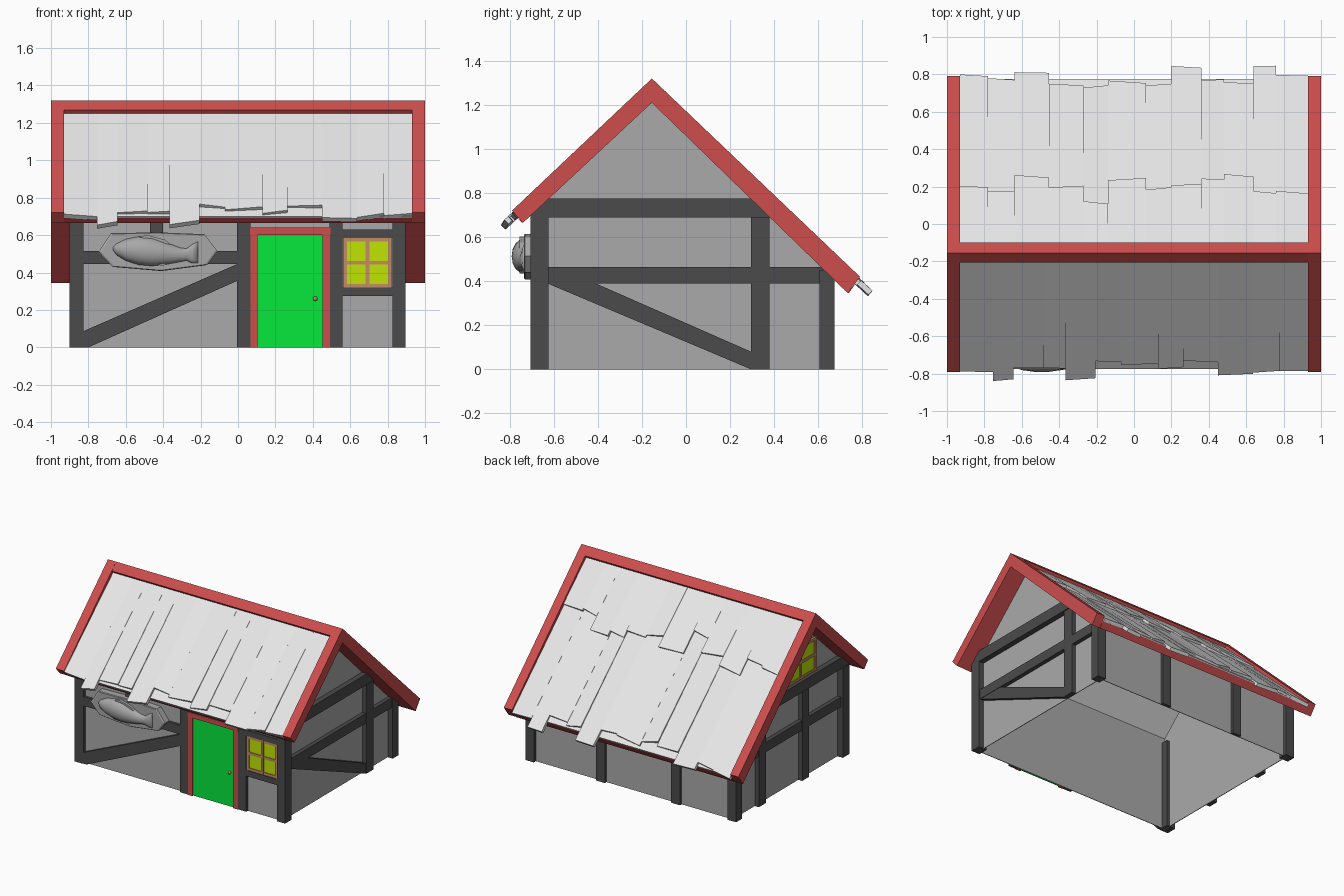
import bpy, bmesh, random
from math import sin, cos, pi

random.seed(11)
cube = bpy.data.objects.get("Cube")
if cube:
    bpy.data.objects.remove(cube, do_unlink=True)


def material(name, r, g, b):
    m = bpy.data.materials.new(name)
    m.use_nodes = True
    m.diffuse_color = (r, g, b, 1)
    m.node_tree.nodes["Principled BSDF"].inputs["Base Color"].default_value = (r, g, b, 1)
    return m


RED = material("red_trim", 0.61, 0.075, 0.075)
SHINGLE = material("pale_shingle", 0.8, 0.8, 0.8)
WALL = material("grey_plaster", 0.4, 0.4, 0.4)
BEAM = material("dark_timber", 0.07, 0.07, 0.07)
GREEN = material("green_door_paint", 0.002, 0.8, 0.045)
GLASS = material("yellow_glass", 0.53, 0.78, 0.001)
TAN = material("tan_wood", 0.55, 0.27, 0.13)
CARVED = material("carved_grey", 0.39, 0.39, 0.39)


def loft(name, rings, mat, smooth=False):
    """Skin a list of equal-length point rings and cap both ends."""
    bm = bmesh.new()
    vs = [[bm.verts.new(p) for p in ring] for ring in rings]
    n = len(vs[0])
    for a, b in zip(vs, vs[1:]):
        for i in range(n):
            bm.faces.new((a[i], a[(i + 1) % n], b[(i + 1) % n], b[i]))
    bm.faces.new(vs[0])
    bm.faces.new(vs[-1])
    bmesh.ops.recalc_face_normals(bm, faces=bm.faces)
    me = bpy.data.meshes.new(name)
    bm.to_mesh(me)
    bm.free()
    for p in me.polygons:
        p.use_smooth = smooth
    me.materials.append(mat)
    bpy.context.collection.objects.link(bpy.data.objects.new(name, me))


def along_x(name, yz, x0, x1, mat):
    loft(name, [[(x, y, z) for y, z in yz] for x in (x0, x1)], mat)


def along_y(name, xz, y0, y1, mat):
    loft(name, [[(x, y, z) for x, z in xz] for y in (y0, y1)], mat)


def rect(a0, a1, z0, z1):
    return [(a0, z0), (a1, z0), (a1, z1), (a0, z1)]


RIDGE_Y, RIDGE_Z = -0.155, 1.32
FRONT, BACK, SIDE = -0.68, 0.65, 0.853


def roof_z(y, drop=0.0):
    return RIDGE_Z - drop - abs(y - RIDGE_Y) * (0.952 if y > RIDGE_Y else 0.945)


# Plaster shell, open underneath
gable = [(FRONT, 0), (FRONT, roof_z(FRONT, 0.08)), (RIDGE_Y, RIDGE_Z - 0.08),
         (BACK, roof_z(BACK, 0.08)), (BACK, 0)]
for label, s in (("left", 1), ("right", -1)):
    along_x(label + "_gable_wall", gable, s * SIDE, s * (SIDE - 0.005), WALL)
along_y("front_wall", rect(-SIDE, SIDE, 0, roof_z(FRONT, 0.08)), FRONT, FRONT + 0.005, WALL)
along_y("back_wall", rect(-SIDE, SIDE, 0, roof_z(BACK, 0.08)), BACK - 0.005, BACK, WALL)

# Corner posts
for x0, x1, label in ((-0.90, -0.825, "right"), (0.825, 0.895, "left")):
    along_y("front_corner_post_" + label, rect(x0, x1, 0, 0.69), -0.705, -0.625, BEAM)
    along_y("back_corner_post_" + label, rect(x0, x1, 0, 0.45), 0.605, 0.675, BEAM)

# Front timbers
front_timbers = {
    "front_rail": rect(-0.83, 0.0, 0.445, 0.515),
    "front_short_post": rect(-0.47, -0.40, 0.51, 0.7),
    "door_post_right": rect(-0.005, 0.068, 0, 0.7),
    "door_post_left": rect(0.49, 0.56, 0, 0.7),
    "window_sill_beam": rect(0.56, 0.83, 0.275, 0.32),
    "window_head_beam": rect(0.56, 0.83, 0.585, 0.63),
    "front_brace": [(-0.83, 0.0), (-0.80, 0.0), (-0.005, 0.355), (-0.005, 0.445), (-0.83, 0.085)],
}
for name, pts in front_timbers.items():
    along_y(name, pts, -0.70, FRONT + 0.002, BEAM)

# Back posts
for i, x in enumerate((-0.38, 0.26)):
    along_y(f"back_post_{i}", rect(x - 0.037, x + 0.037, 0, 0.46), BACK - 0.002, 0.67, BEAM)

# Gable timbers
for label, s in (("left", 1), ("right", -1)):
    a, b = s * (SIDE - 0.002), s * 0.895
    along_x(label + "_upper_beam", rect(-0.705, 0.38, 0.69, 0.775), a, b, BEAM)
    along_x(label + "_mid_beam", rect(-0.64, 0.66, 0.39, 0.465), a, b - s * 0.01, BEAM)
    along_x(label + "_rear_post", rect(0.295, 0.38, 0, 0.71), a, b - s * 0.008, BEAM)
along_x("left_brace", [(-0.63, 0.39), (-0.41, 0.39), (0.295, 0.08), (0.295, 0)], SIDE - 0.002, 0.882, BEAM)
along_x("right_middle_post", rect(-0.23, -0.15, 0, 0.70), -SIDE + 0.002, -0.886, BEAM)

# Door
along_y("door", rect(0.10, 0.452, 0, 0.605), -0.692, FRONT + 0.002, GREEN)
along_y("door_jamb_right", rect(0.067, 0.103, 0, 0.605), -0.704, FRONT + 0.002, RED)
along_y("door_jamb_left", rect(0.452, 0.492, 0, 0.605), -0.704, FRONT + 0.002, RED)
along_y("door_lintel", rect(0.064, 0.494, 0.602, 0.64), -0.706, FRONT + 0.002, RED)
bpy.ops.mesh.primitive_uv_sphere_add(segments=12, ring_count=8, radius=0.012,
                                     location=(0.413, -0.694, 0.26))
knob = bpy.context.object
knob.name = "door_knob"
knob.data.materials.append(TAN)
bpy.ops.object.shade_smooth()


# Windows: a pane with frame and cross bars
def window(name, make, a0, a1, z0, z1, plane):
    t = 0.02
    am, zm = (a0 + a1) / 2, (z0 + z1) / 2
    make(name + "_glass", rect(a0, a1, z0, z1), plane, plane - 0.009, GLASS)
    for i, a in enumerate((a0, am - t / 2, a1 - t)):
        make(f"{name}_upright_{i}", rect(a, a + t, z0, z1), plane, plane - 0.017, TAN)
    for i, z in enumerate((z0, zm - t / 2, z1 - t)):
        make(f"{name}_bar_{i}", rect(a0, a1, z, z + t), plane, plane - 0.015, TAN)


window("front_window", along_y, 0.562, 0.822, 0.32, 0.585, FRONT)
window("gable_window", along_x, -0.35, 0.025, 0.772, 1.03, -SIDE)

# Roof frame: bargeboards, soffits, eave boards and a pale deck.
# Each slope: outer eave corner, lower eave corner, deck tip, outward sign
slopes = {"front": ((-0.79, 0.72), (-0.74, 0.665), (-0.775, 0.70), -1),
          "back": ((0.79, 0.42), (0.735, 0.345), (0.775, 0.40), 1)}
inner = (RIDGE_Y, 1.21)
for side, (outer, heel, tip, out) in slopes.items():
    raised_heel = (heel[0], heel[1] + 0.004)
    under_tip = (tip[0] - out * 0.002, tip[1] - 0.008)
    for label, s in (("left", 1), ("right", -1)):
        along_x(f"{side}_bargeboard_{label}", [(RIDGE_Y, RIDGE_Z), outer, heel, inner], s * 0.93, s, RED)
        along_x(f"{side}_soffit_{label}", [(RIDGE_Y, 1.214), raised_heel, heel, inner],
                s * SIDE, s * 0.93, RED)
    along_x(side + "_roof_deck", [(RIDGE_Y, 1.265), tip, raised_heel, (RIDGE_Y, 1.214)], -0.93, 0.93, SHINGLE)
    along_x(side + "_eave_board", [under_tip, (heel[0] + out * 0.003, heel[1]),
                                   (heel[0] - out * 0.02, heel[1] + 0.018), raised_heel], -0.93, 0.93, RED)

# Ridge cap with edges square to the slopes
along_x("ridge_cap", [(RIDGE_Y, RIDGE_Z), (-0.206, 1.268), (-0.18, 1.235), (RIDGE_Y, 1.22),
                      (-0.125, 1.235), (-0.10, 1.268)], -0.93, 0.93, RED)


# Shingle boards, twisted a little and uneven at the lower ends
def shingle_row(name, edges, start, ends, top_drop, end_drop, thick):
    for i, (x0, x1, end) in enumerate(zip(edges, edges[1:], ends)):
        skew = random.uniform(-0.007, 0.007)
        twist = random.choice((-1, 1)) * random.uniform(0.004, 0.008)
        rings = []
        for x, k in ((x0, -1), (x1, 1)):
            e, d = end + k * skew, end_drop + k * twist
            lean = thick * 0.5 * (1 if e > RIDGE_Y else -1)
            rings.append([(x, start, roof_z(start, top_drop)), (x, e, roof_z(e, d)),
                          (x, e - lean, roof_z(e - lean, d + thick)),
                          (x, start, roof_z(start, top_drop + thick))])
        loft(f"{name}_{i}", rings, SHINGLE)


front_edges = [-0.93, -0.755, -0.645, -0.485, -0.365, -0.205, -0.07, 0.13, 0.265, 0.45, 0.635, 0.78, 0.93]
front_ends = [-0.79, -0.835, -0.77, -0.77, -0.83, -0.735, -0.75, -0.77, -0.735, -0.805, -0.79, -0.785]
shingle_row("front_shingle", front_edges, -0.185, front_ends, 0.034, 0.014, 0.038)
back_edges = [-0.93, -0.78, -0.64, -0.455, -0.27, -0.14, 0.065, 0.20, 0.36, 0.48, 0.64, 0.76, 0.93]
upper_ends = [0.2, 0.175, 0.255, 0.2, 0.115, 0.24, 0.19, 0.21, 0.24, 0.26, 0.17, 0.17]
lower_ends = [0.795, 0.775, 0.81, 0.745, 0.735, 0.76, 0.745, 0.84, 0.77, 0.755, 0.845, 0.795]
shingle_row("upper_back_shingle", back_edges, -0.12, upper_ends, 0.03, 0.012, 0.03)
shingle_row("lower_back_shingle", back_edges, 0.0, lower_ends, 0.04, 0.014, 0.036)

# Hanging plaque with a slim bevel
outline = [(-0.745, 0.51), (-0.68, 0.61), (-0.43, 0.615), (-0.18, 0.605), (-0.11, 0.515),
           (-0.165, 0.44), (-0.41, 0.408), (-0.67, 0.43)]


def plaque_ring(y, k):
    return [(-0.43 + (x + 0.43) * k, y, 0.51 + (z - 0.51) * k) for x, z in outline]


loft("plaque", [plaque_ring(FRONT, 1), plaque_ring(-0.73, 1), plaque_ring(-0.735, 0.96)], CARVED)

# Carved fish: x, centre height, half height, half depth
body = [(-0.668, 0.527, 0.008, 0.01), (-0.65, 0.524, 0.03, 0.028), (-0.60, 0.521, 0.058, 0.046),
        (-0.53, 0.517, 0.076, 0.056), (-0.46, 0.511, 0.076, 0.056), (-0.38, 0.502, 0.058, 0.045),
        (-0.31, 0.495, 0.038, 0.03), (-0.275, 0.496, 0.032, 0.022), (-0.245, 0.50, 0.05, 0.016),
        (-0.215, 0.508, 0.058, 0.01)]
loft("carved_fish", [[(x, -0.735 - d * cos(k * pi / 8), zc + h * sin(k * pi / 8)) for k in range(16)]
                     for x, zc, h, d in body], CARVED, smooth=True)
along_y("fish_back_fin", [(-0.55, 0.58), (-0.49, 0.602), (-0.39, 0.575), (-0.36, 0.55)], -0.755, -0.735, CARVED)
along_y("fish_belly_fin", [(-0.46, 0.45), (-0.40, 0.435), (-0.37, 0.46)], -0.755, -0.735, CARVED)
